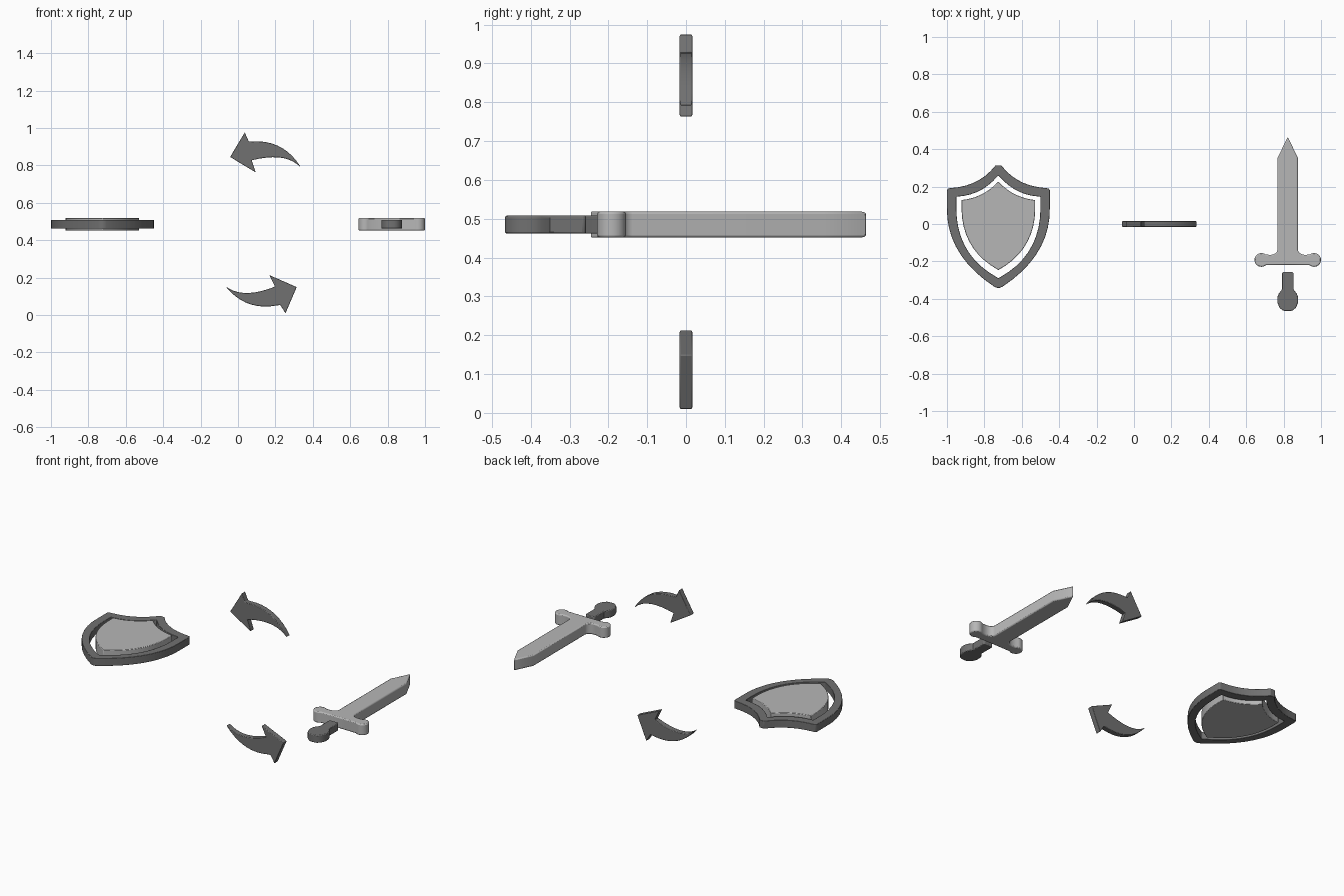
import bpy, bmesh, math
from mathutils import Matrix, Vector

if "Cube" in bpy.data.objects:
    bpy.data.objects.remove(bpy.data.objects["Cube"], do_unlink=True)


def material(name, v):
    m = bpy.data.materials.new(name)
    m.diffuse_color = (v, v, v, 1)
    m.use_nodes = True
    b = m.node_tree.nodes["Principled BSDF"]
    b.inputs["Base Color"].default_value = (v, v, v, 1)
    b.inputs["Roughness"].default_value = 0.7
    return m


LIGHT = material("light grey", 0.47)
DARK = material("dark grey", 0.165)


def curve(a, c, b, n=7):
    """Points along a quadratic curve from a to b, pulled towards c."""
    a, c, b = Vector(a), Vector(c), Vector(b)
    return [tuple(a * (1 - t) ** 2 + c * 2 * t * (1 - t) + b * t * t)
            for t in (i / n for i in range(n + 1))]


def mirrored(half):
    """Close a right-hand half outline (top to bottom) with its mirror image."""
    return half + [(-x, y) for x, y in reversed(half) if x > 1e-5]


def slab(name, outline, thickness, mat, matrix, bevel, hole=None):
    """Flat part: an outline with thickness, an optional hole and soft edges."""
    bm = bmesh.new()
    h = thickness / 2
    loops = []
    for pts in [outline] + ([hole] if hole else []):
        loops.append([[bm.verts.new((x, y, z)) for x, y in pts] for z in (-h, h)])
    n = len(outline)
    for lo, hi in loops:
        for i in range(n):
            j = (i + 1) % n
            bm.faces.new((lo[i], lo[j], hi[j], hi[i]))
    for level in (0, 1):
        if hole:
            a, b = loops[0][level], loops[1][level]
            for i in range(n):
                j = (i + 1) % n
                bm.faces.new((a[i], a[j], b[j], b[i]))
        else:
            bm.faces.new(loops[0][level])
    bmesh.ops.recalc_face_normals(bm, faces=bm.faces)
    me = bpy.data.meshes.new(name)
    bm.to_mesh(me)
    bm.free()
    me.materials.append(mat)
    ob = bpy.data.objects.new(name, me)
    bpy.context.collection.objects.link(ob)
    ob.matrix_world = matrix
    mod = ob.modifiers.new("soft edges", "BEVEL")
    mod.width = bevel
    mod.segments = 2
    mod.limit_method = "ANGLE"
    mod.angle_limit = math.radians(40)
    bpy.ops.object.select_all(action="DESELECT")
    bpy.context.view_layer.objects.active = ob
    ob.select_set(True)
    bpy.ops.object.shade_smooth_by_angle(angle=math.radians(35))
    return ob


MID = 0.485        # height of the flat-lying shield and sword
THICK, THIN = 0.067, 0.046

# Shield: outer rim and separate inner panel
rim_outer = mirrored(curve((0.015, 0.314), (0.1, 0.202), (0.255, 0.192))
                     + [(0.269, 0.19), (0.275, 0.18)]
                     + curve((0.275, 0.088), (0.28, -0.165), (0.022, -0.335), 9)
                     + [(0.008, -0.341)])
rim_inner = mirrored(curve((0.004, 0.256), (0.09, 0.155), (0.215, 0.147))
                     + [(0.222, 0.147), (0.225, 0.144)]
                     + curve((0.225, 0.086), (0.225, -0.165), (0.008, -0.285), 9)
                     + [(0.002, -0.289)])
panel = mirrored(curve((0, 0.227), (0.08, 0.14), (0.197, 0.128))
                 + curve((0.197, 0.076), (0.192, -0.14), (0, -0.246), 9))
shield_at = Matrix.Translation((-0.725, 0, MID))
slab("shield_rim", rim_outer, THIN, DARK, shield_at, 0.005, rim_inner)
slab("shield_panel", panel, THICK, LIGHT, shield_at, 0.003)

# Sword: blade with round-ended guard, and a separate grip with pommel
guard_end = [(0.141 + 0.037 * math.cos(a), -0.192 + 0.037 * math.sin(a))
             for a in (math.radians(130 - 20 * i) for i in range(14))]
blade = mirrored([(0, 0.466), (0.054, 0.354)]
                 + curve((0.054, -0.138), (0.06, -0.162), (0.09, -0.165), 4)
                 + guard_end + [(0, -0.219)])
grip = mirrored([(0.025, -0.257), (0.031, -0.263), (0.031, -0.35),
                 (0.048, -0.372), (0.055, -0.39), (0.055, -0.42),
                 (0.045, -0.446), (0.028, -0.462), (0.012, -0.466)])
sword_at = Matrix.Translation((0.822, 0, MID))
slab("sword_blade_and_guard", blade, THICK, LIGHT, sword_at, 0.006)
slab("sword_grip", grip, THIN, DARK, sword_at, 0.006)

# Curved arrows: one outline measured from the arrow tip, used twice
arrow = ([(0, 0), (0.078, 0.131), (0.099, 0.084)]
         + curve((0.115, 0.083), (0.287, 0.094), (0.377, -0.054), 9)
         + curve((0.36, -0.04), (0.28, 0.024), (0.115, -0.018), 8)
         + [(0.137, -0.083)])
upright = Matrix.Rotation(math.radians(90), 4, "X")
for name, tip, turn in (("upper_arrow", (-0.042, 0, 0.845), 0),
                        ("lower_arrow", (0.314, 0, 0.149), 187.5)):
    place = (Matrix.Translation(tip) @ upright
             @ Matrix.Rotation(math.radians(turn), 4, "Z"))
    slab(name, arrow, 0.033, DARK, place, 0.004)
